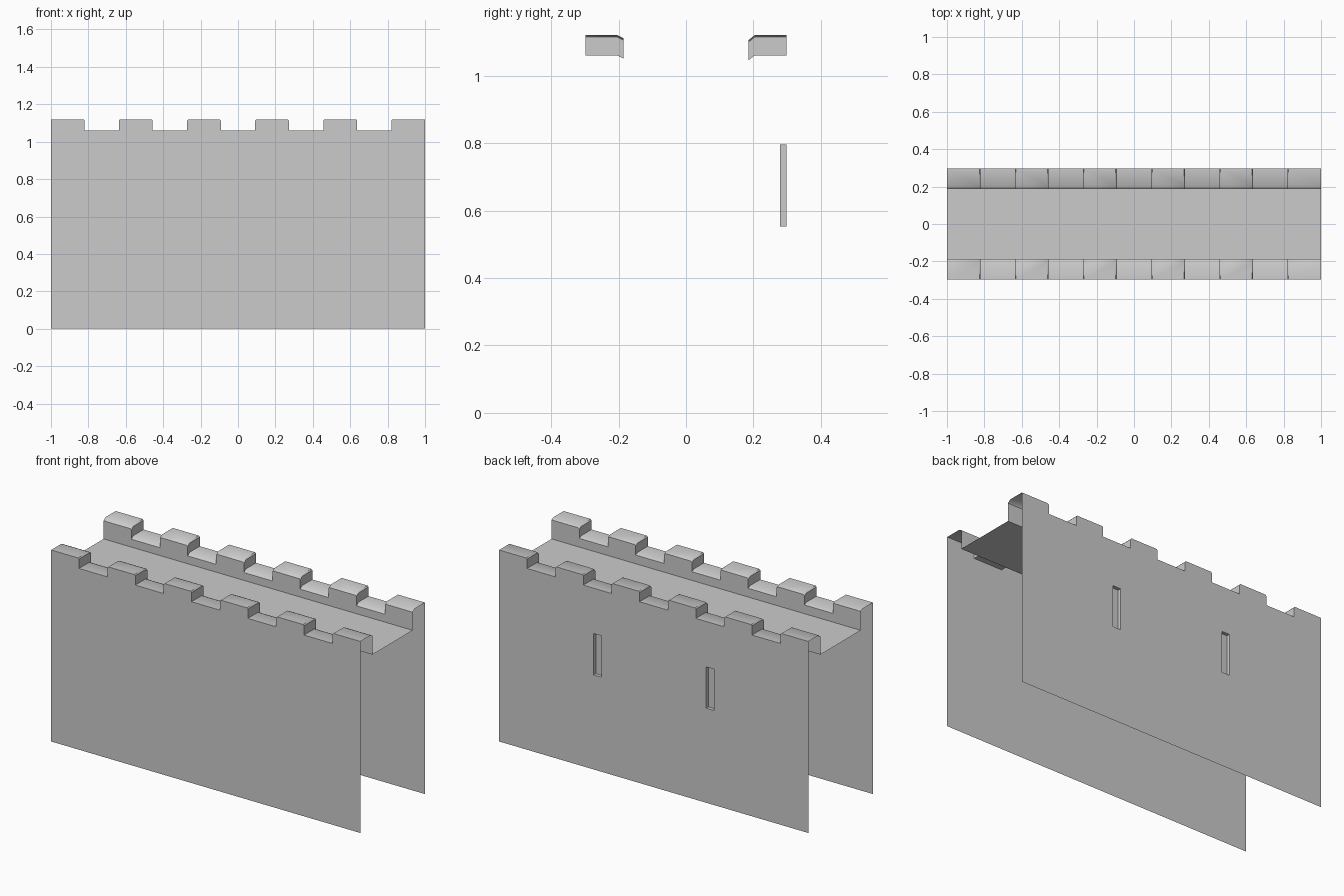
import bpy, bmesh, math
from mathutils import Vector

if "Cube" in bpy.data.objects:
    bpy.data.objects.remove(bpy.data.objects["Cube"])

OUT_Y, MID_Y, IN_Y = 0.298, 0.204, 0.186
CRENEL_Z, TOP_Z, FLOOR_Z, CHAMFER = 1.06, 1.12, 1.0, 0.006


def finish(name, bm):
    mesh = bpy.data.meshes.new(name)
    bm.to_mesh(mesh)
    bm.free()
    ob = bpy.data.objects.new(name, mesh)
    bpy.context.collection.objects.link(ob)
    bpy.ops.object.select_all(action='DESELECT')
    ob.select_set(True)
    bpy.context.view_layer.objects.active = ob
    bpy.ops.object.shade_smooth_by_angle(angle=math.radians(42))
    return ob


def face(bm, verts, direction=None):
    f = bm.faces.new(verts)
    f.normal_update()
    if direction is not None and f.normal.dot(direction) < 0:
        f.normal_flip()
    return f


def loop_edges(bm, verts):
    return [bm.edges.get((a, b)) or bm.edges.new((a, b))
            for a, b in zip(verts, verts[1:] + verts[:1])]


# battlement outline along x: six merlons, five gaps
outline = []
for i in range(6):
    c = -0.91 + i * 0.364
    l, r = c - 0.09, c + 0.09
    if i > 0:
        outline += [(l, CRENEL_Z), (l, TOP_Z - CHAMFER)]
        l += CHAMFER
    outline.append((l, TOP_Z))
    if i < 5:
        outline += [(r - CHAMFER, TOP_Z), (r, TOP_Z - CHAMFER), (r, CRENEL_Z)]
    else:
        outline.append((r, TOP_Z))


def battlement_wall(name, s, drop, slit_xs):
    bm = bmesh.new()
    out_dir = Vector((0, s, 0))
    # three rails following the battlement: outer edge, bend, inner edge
    rails = [[bm.verts.new((x, s * y, z - d)) for x, z in outline]
             for y, d in ((OUT_Y, 0), (MID_Y, 0), (IN_Y, drop))]
    for a, b in zip(rails, rails[1:]):
        for i in range(len(outline) - 1):
            dx = outline[i + 1][0] - outline[i][0]
            dz = outline[i + 1][1] - outline[i][1]
            face(bm, (a[i], a[i + 1], b[i + 1], b[i]), Vector((-dz, 0, dx)))
    # inner parapet face down to the walkway
    low = [bm.verts.new((x, s * IN_Y, FLOOR_Z)) for x in (1, -1)]
    face(bm, rails[2] + low, -out_dir)
    # outer sheet, with recessed arrow slits
    base = [bm.verts.new((x, s * OUT_Y, 0)) for x in (1, -1)]
    if not slit_xs:
        face(bm, rails[0] + base, out_dir)
    else:
        edges = loop_edges(bm, rails[0] + base)
        for cx in slit_xs:
            rim, back = [[bm.verts.new((cx + dx, s * y, z)) for dx, z in
                          ((-0.025, 0.553), (0.025, 0.553), (0.025, 0.795), (-0.025, 0.795))]
                         for y in (OUT_Y, OUT_Y - 0.02)]
            edges += loop_edges(bm, rim)
            centre = Vector((cx, s * OUT_Y, 0.674))
            for i in range(4):
                j = (i + 1) % 4
                mid = (rim[i].co + rim[j].co) / 2
                face(bm, (rim[i], rim[j], back[j], back[i]), centre - mid)
            face(bm, back, out_dir)
        res = bmesh.ops.triangle_fill(bm, edges=edges, use_beauty=True, normal=out_dir)
        for f in res['geom']:
            if isinstance(f, bmesh.types.BMFace):
                f.normal_update()
                if f.normal.dot(out_dir) < 0:
                    f.normal_flip()
    return finish(name, bm)


battlement_wall("front_wall", -1, 0.009, [])
battlement_wall("back_wall", 1, 0.014, [-0.364, 0.364])

# walkway between the parapets
bm = bmesh.new()
face(bm, [bm.verts.new((x, y, FLOOR_Z)) for x, y in
          ((-1, -IN_Y), (1, -IN_Y), (1, IN_Y), (-1, IN_Y))], Vector((0, 0, 1)))
finish("walkway", bm)
